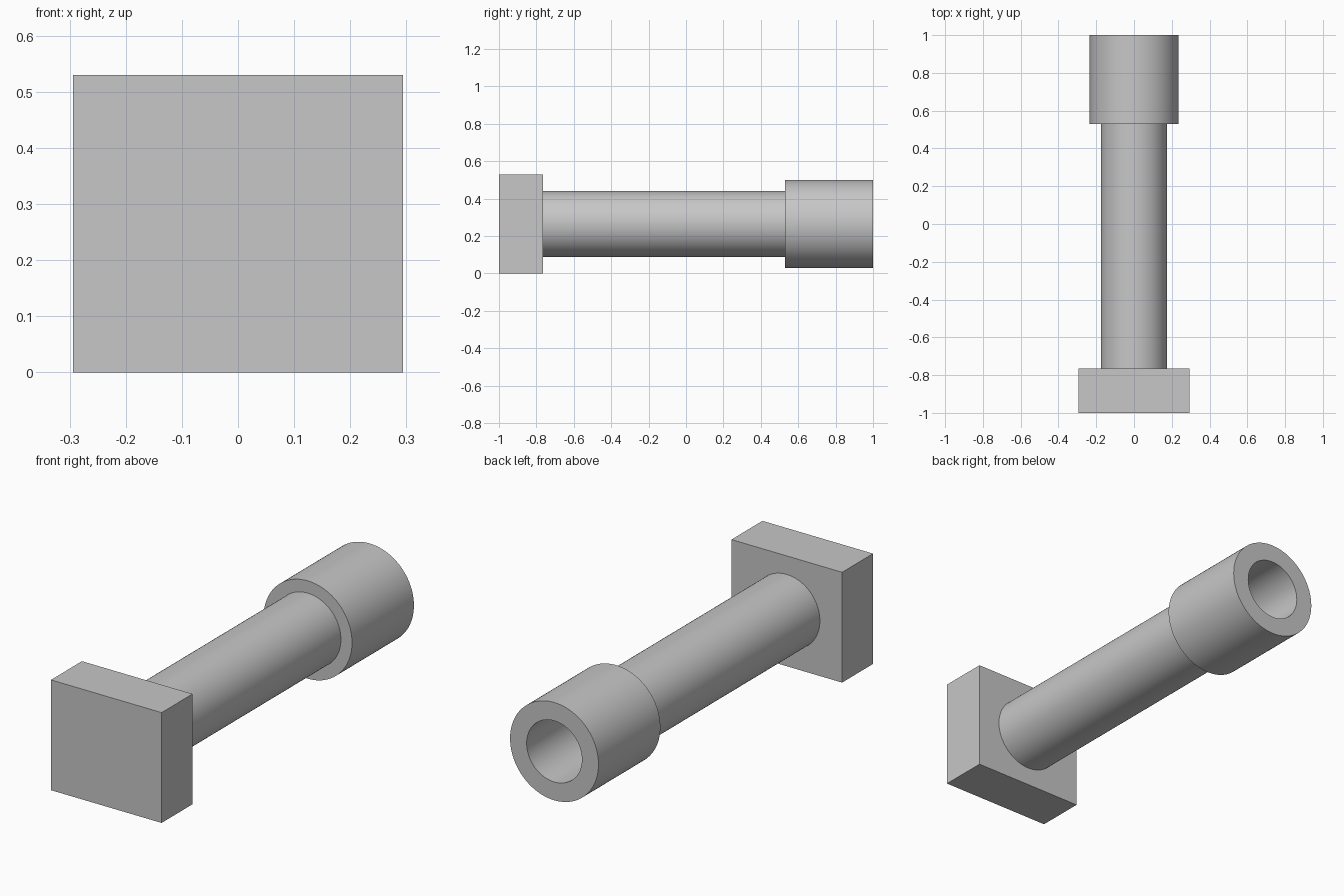
import bpy, bmesh, math
from mathutils import Matrix, Vector

cube = bpy.data.objects.get("Cube")
if cube:
    bpy.data.objects.remove(cube, do_unlink=True)

AXIS_Z = 0.265
SEGMENTS = 96

grey = bpy.data.materials.new("plain grey")
grey.use_nodes = True
colour = (0.57, 0.57, 0.57, 1)
grey.diffuse_color = colour
grey.node_tree.nodes["Principled BSDF"].inputs["Base Color"].default_value = colour


def finish(name, bm):
    bmesh.ops.recalc_face_normals(bm, faces=bm.faces)
    mesh = bpy.data.meshes.new(name)
    bm.to_mesh(mesh)
    bm.free()
    mesh.materials.append(grey)
    obj = bpy.data.objects.new(name, mesh)
    bpy.context.collection.objects.link(obj)
    return obj


def lathe(name, profile):
    """Revolve (radius, y) points about the long axis."""
    bm = bmesh.new()
    verts = [bm.verts.new((r, y, AXIS_Z)) for r, y in profile]
    edges = [bm.edges.new(pair) for pair in zip(verts, verts[1:])]
    bmesh.ops.spin(bm, geom=verts + edges, cent=(0, 0, AXIS_Z), axis=(0, 1, 0),
                   angle=math.tau, steps=SEGMENTS, use_merge=True)
    bmesh.ops.remove_doubles(bm, verts=bm.verts, dist=0.0001)
    obj = finish(name, bm)
    bpy.ops.object.select_all(action='DESELECT')
    bpy.context.view_layer.objects.active = obj
    obj.select_set(True)
    bpy.ops.object.shade_smooth_by_angle(angle=math.radians(30))
    return obj


# Rectangular head at the front
bm = bmesh.new()
bmesh.ops.create_cube(bm, size=1, matrix=Matrix.Translation((0, -0.8825, AXIS_Z))
                      @ Matrix.Diagonal(Vector((0.588, 0.235, 0.53, 1))))
finish("head_block", bm)

# Shaft, and wide collar with a blind bore at the back, in one turned piece
lathe("shaft_and_socket", [
    (0, -0.765), (0.176, -0.765), (0.176, 0.53), (0.235, 0.53),
    (0.235, 1), (0.147, 1), (0.147, 0.53), (0, 0.53)])
